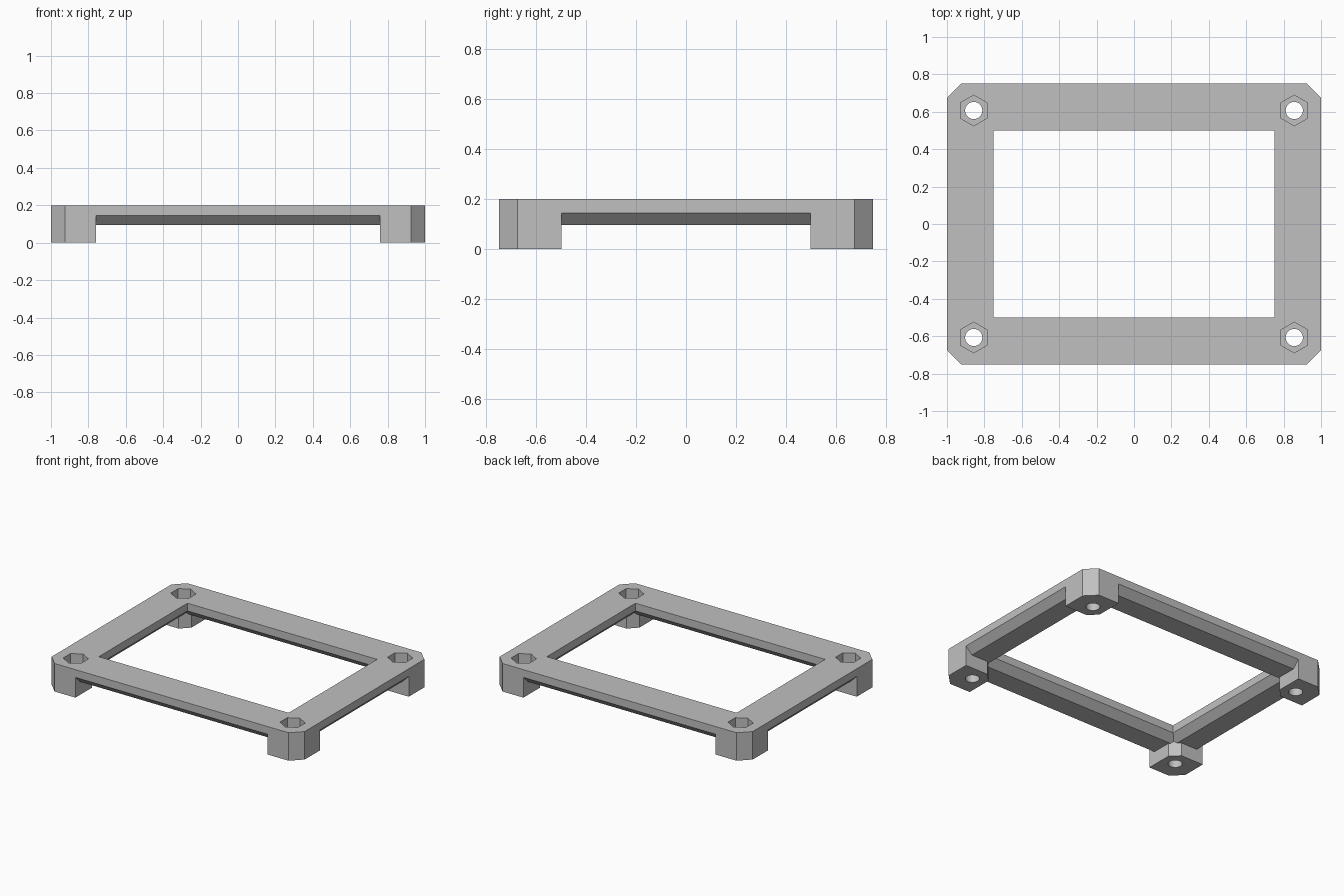
import bpy
import bmesh
from math import radians, cos, sin, tau

cube = bpy.data.objects.get("Cube")
if cube:
    bpy.data.objects.remove(cube, do_unlink=True)

TOP, EDGE, UNDER = 0.2, 0.145, 0.095   # rail top, lower side edge, underside
BEVEL = 0.05                           # slope under the rails
HOLE_X, HOLE_Y = 0.857, 0.607

grey = bpy.data.materials.new("plain grey")
grey.use_nodes = True
colour = (0.53, 0.53, 0.53, 1)
grey.diffuse_color = colour
grey.node_tree.nodes["Principled BSDF"].inputs["Base Color"].default_value = colour


def loft(name, sections):
    """Closed solid through (outline, z) sections, listed from bottom to top."""
    bm = bmesh.new()
    rings = [[bm.verts.new((x, y, z)) for x, y in outline] for outline, z in sections]
    for low, high in zip(rings, rings[1:]):
        for i in range(len(low)):
            j = (i + 1) % len(low)
            bm.faces.new((low[i], low[j], high[j], high[i]))
    bm.faces.new(rings[0])
    bm.faces.new(rings[-1])
    bmesh.ops.recalc_face_normals(bm, faces=bm.faces)
    mesh = bpy.data.meshes.new(name)
    bm.to_mesh(mesh)
    bm.free()
    mesh.materials.append(grey)
    obj = bpy.data.objects.new(name, mesh)
    bpy.context.collection.objects.link(obj)
    return obj


def rectangle(hx, hy):
    return [(-hx, -hy), (hx, -hy), (hx, hy), (-hx, hy)]


def clipped(hx, hy, c):
    """Rectangle with its four corners cut off."""
    return [(-hx + c, -hy), (hx - c, -hy), (hx, -hy + c), (hx, hy - c),
            (hx - c, hy), (-hx + c, hy), (-hx, hy - c), (-hx, -hy + c)]


def polygon(cx, cy, r, sides):
    turn = tau / 4
    return [(cx + r * cos(turn + tau * i / sides), cy + r * sin(turn + tau * i / sides))
            for i in range(sides)]


def combine(target, tool, operation):
    """Apply a boolean and discard the tool."""
    mod = target.modifiers.new(tool.name, 'BOOLEAN')
    mod.object, mod.operation, mod.solver = tool, operation, 'EXACT'
    bpy.context.view_layer.objects.active = target
    bpy.ops.object.modifier_apply(modifier=mod.name)
    bpy.data.objects.remove(tool, do_unlink=True)


# Plate with clipped corners and a sloped lower edge
outer = clipped(1, 0.75, 0.075)
frame = loft("mounting_frame", [(clipped(1 - BEVEL, 0.75 - BEVEL, 0.075), UNDER),
                                (outer, EDGE), (outer, TOP)])

# Central opening, flaring out underneath
wide = rectangle(0.75 + BEVEL, 0.5 + BEVEL)
opening = rectangle(0.75, 0.5)
combine(frame, loft("opening", [(wide, 0), (wide, UNDER), (opening, EDGE), (opening, 0.3)]),
        'DIFFERENCE')

# Corner legs with clipped inner corners
corners = [(sx, sy) for sx in (-1, 1) for sy in (-1, 1)]
leg = [(1, 0.5), (1, 0.675), (0.925, 0.75), (0.76, 0.75), (0.76, 0.56), (0.82, 0.5)]
for sx, sy in corners:
    outline = [(x * sx, y * sy) for x, y in leg]
    combine(frame, loft("leg", [(outline, 0), (outline, 0.18)]), 'UNION')

# Screw holes with hexagonal nut pockets
for sx, sy in corners:
    x, y = HOLE_X * sx, HOLE_Y * sy
    pocket, hole = polygon(x, y, 0.082, 6), polygon(x, y, 0.046, 32)
    combine(frame, loft("nut_pocket", [(pocket, 0.1), (pocket, 0.3)]), 'DIFFERENCE')
    combine(frame, loft("screw_hole", [(hole, -0.1), (hole, 0.3)]), 'DIFFERENCE')

# Smooth hole walls, crisp edges elsewhere
bpy.ops.object.select_all(action='DESELECT')
frame.select_set(True)
bpy.context.view_layer.objects.active = frame
bpy.ops.object.shade_smooth_by_angle(angle=radians(25))
